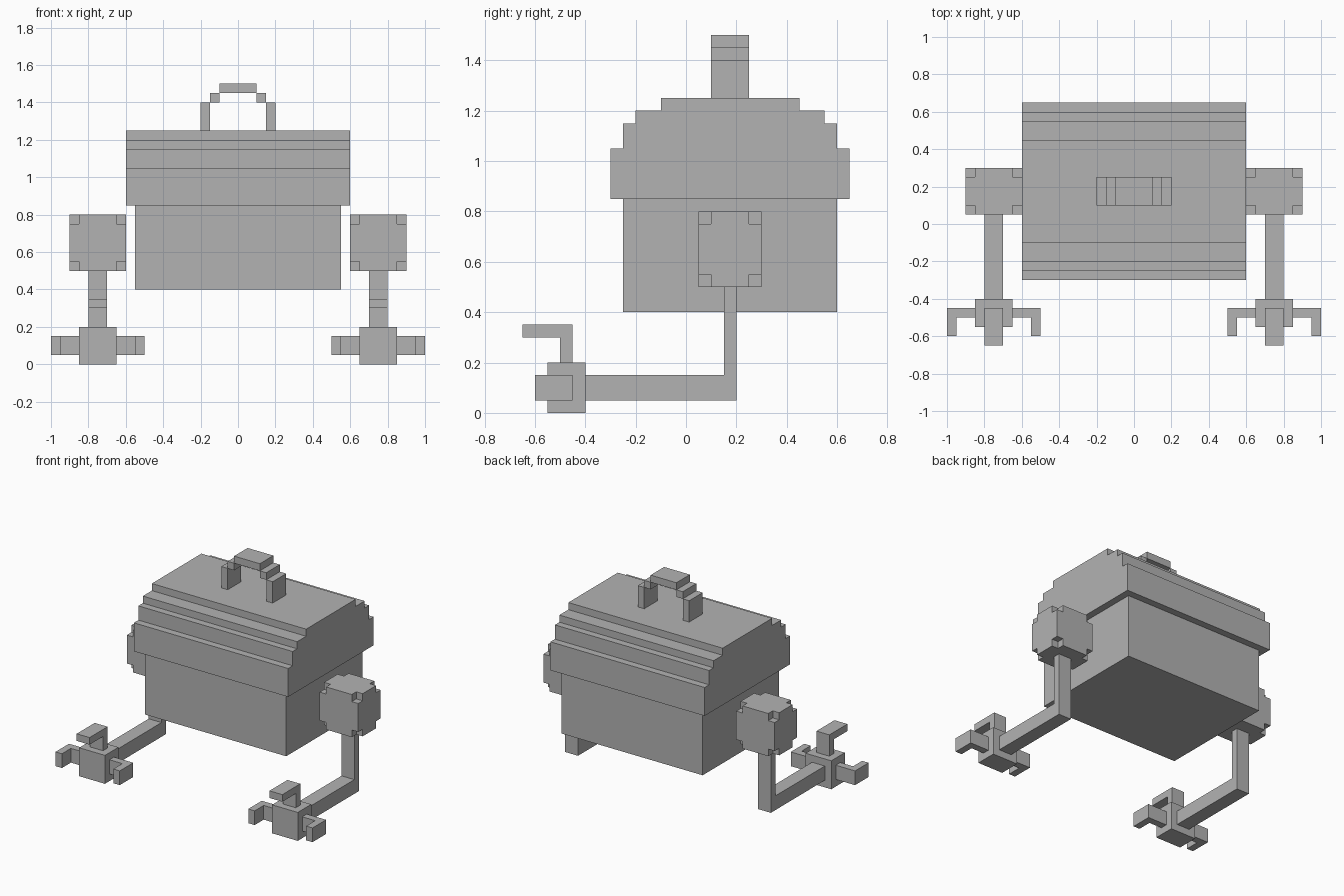
import bpy
import bmesh
from itertools import product
from mathutils import Vector

if "Cube" in bpy.data.objects:
    bpy.data.objects.remove(bpy.data.objects["Cube"])

grey = bpy.data.materials.new("plain grey")
grey.use_nodes = True
COLOUR = (0.45, 0.45, 0.45, 1)
grey.diffuse_color = COLOUR
grey.node_tree.nodes["Principled BSDF"].inputs["Base Color"].default_value = COLOUR


def finish(name, bm, mirror):
    bmesh.ops.recalc_face_normals(bm, faces=bm.faces)
    mesh = bpy.data.meshes.new(name)
    bm.to_mesh(mesh)
    bm.free()
    mesh.materials.append(grey)
    obj = bpy.data.objects.new(name, mesh)
    bpy.context.collection.objects.link(obj)
    if mirror:
        obj.modifiers.new("mirror", 'MIRROR').use_axis[0] = True
    return obj


def prism(name, axis, profile, lo, hi, mirror=False):
    """Extrude a 2D outline along one axis (0 = x, 1 = y, 2 = z)."""
    bm = bmesh.new()
    verts = []
    for point in profile:
        co = list(point)
        co.insert(axis, lo)
        verts.append(bm.verts.new(co))
    face = bm.faces.new(verts)
    move = Vector((0, 0, 0))
    move[axis] = hi - lo
    new = bmesh.ops.extrude_face_region(bm, geom=[face], use_keep_orig=True)["geom"]
    bmesh.ops.translate(bm, vec=move, verts=[v for v in new if isinstance(v, bmesh.types.BMVert)])
    return finish(name, bm, mirror)


def box(name, x, y, z, mirror=False):
    outline = [(x[0], y[0]), (x[1], y[0]), (x[1], y[1]), (x[0], y[1])]
    return prism(name, 2, outline, z[0], z[1], mirror)


def notched_box(name, x, y, z, notch, mirror=False):
    """Box with a small cube missing from each of its eight corners."""
    cuts = [(a, a + notch, b - notch, b) for a, b in (x, y, z)]
    cells = {c for c in product(range(3), repeat=3) if 1 in c}
    bm = bmesh.new()
    for cell in cells:
        for axis, side in product(range(3), (0, 1)):
            neighbour = list(cell)
            neighbour[axis] += 2 * side - 1
            if tuple(neighbour) in cells:
                continue
            corners = []
            for u, v in ((0, 0), (1, 0), (1, 1), (0, 1)):
                offset = [u, v]
                offset.insert(axis, side)
                corners.append(bm.verts.new([cuts[k][cell[k] + offset[k]] for k in range(3)]))
            bm.faces.new(corners)
    bmesh.ops.remove_doubles(bm, verts=bm.verts, dist=0.001)
    bmesh.ops.recalc_face_normals(bm, faces=bm.faces)
    bmesh.ops.dissolve_limit(bm, angle_limit=0.01, verts=bm.verts, edges=bm.edges)
    return finish(name, bm, mirror)


# Chest and its stepped lid
box("chest", (-0.55, 0.55), (-0.25, 0.6), (0.4, 0.85))
MIDDLE = 0.175
steps = [(0.475, 0.85, 1.05), (0.425, 1.05, 1.15), (0.375, 1.15, 1.2), (0.275, 1.2, 1.25)]
half = [(w, z) for w, low, high in steps for z in (low, high)]
lid = [(MIDDLE + w, z) for w, z in half] + [(MIDDLE - w, z) for w, z in reversed(half)]
prism("lid", 0, lid, -0.6, 0.6)

# Carrying handle
DEPTH = (0.1, 0.25)
box("handle_post", (0.15, 0.2), DEPTH, (1.25, 1.4), mirror=True)
box("handle_step", (0.1, 0.15), DEPTH, (1.4, 1.45), mirror=True)
box("handle_grip", (-0.1, 0.1), DEPTH, (1.45, 1.5))

# Shoulders and bent arms
notched_box("shoulder", (0.6, 0.9), (0.05, 0.3), (0.5, 0.8), 0.05, mirror=True)
elbow = [(0.2, 0.5), (0.2, 0.05), (-0.4, 0.05), (-0.4, 0.15), (0.15, 0.15), (0.15, 0.5)]
prism("arm", 0, elbow, 0.7, 0.8, mirror=True)

# Hands with three hooked fingers
box("palm", (0.65, 0.85), (-0.55, -0.4), (0, 0.2), mirror=True)
hook = [(-0.45, 0.2), (-0.45, 0.35), (-0.65, 0.35), (-0.65, 0.3), (-0.5, 0.3), (-0.5, 0.2)]
prism("top_finger", 0, hook, 0.7, 0.8, mirror=True)
claw = [(0.1, -0.45), (0.25, -0.45), (0.25, -0.6), (0.2, -0.6), (0.2, -0.5), (0.1, -0.5)]
for name, sign in (("inner_finger", -1), ("outer_finger", 1)):
    prism(name, 2, [(0.75 + sign * x, y) for x, y in claw], 0.05, 0.15, mirror=True)
